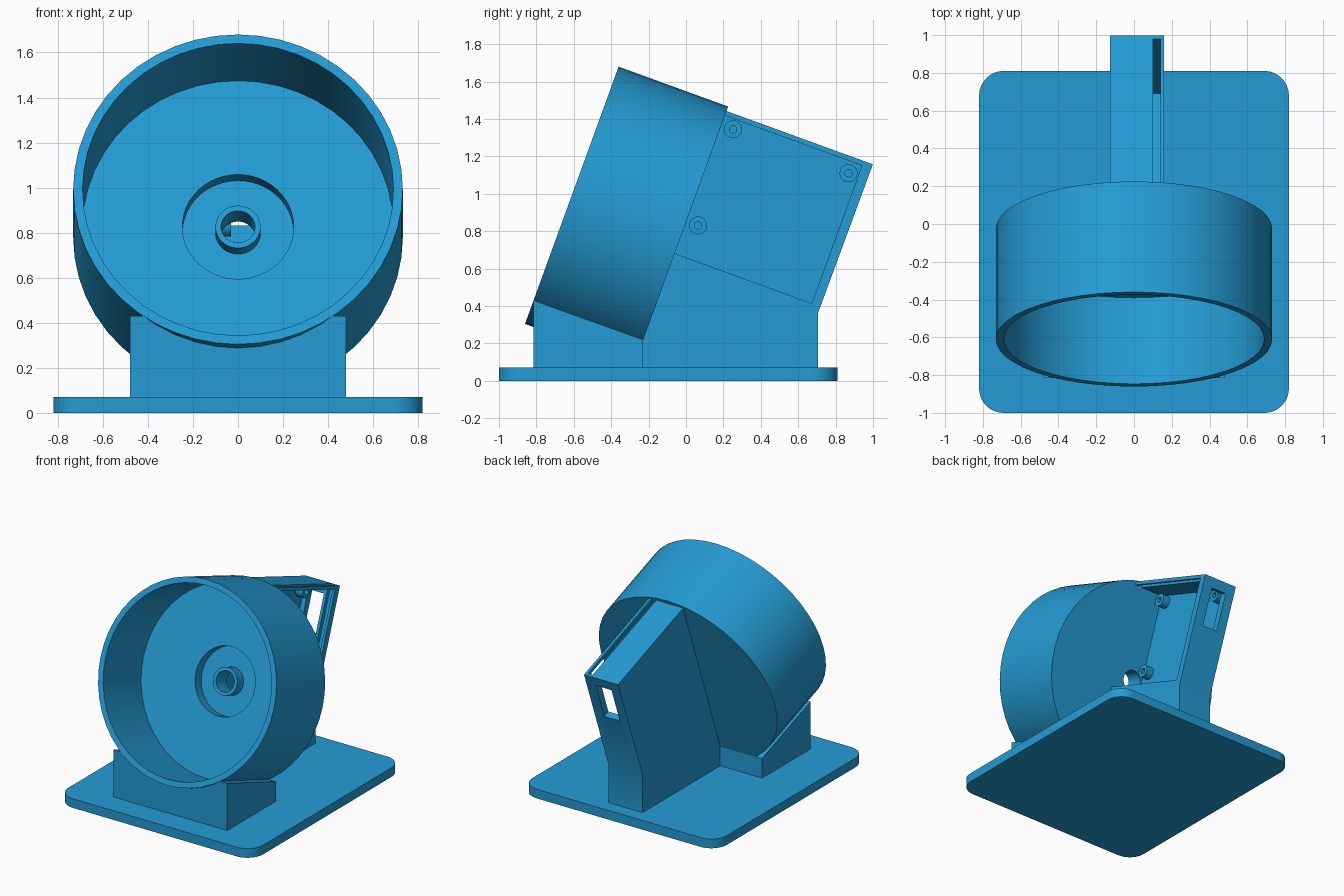
import bpy, bmesh, math
from mathutils import Matrix, Vector

if "Cube" in bpy.data.objects:
    bpy.data.objects.remove(bpy.data.objects["Cube"])

blue = bpy.data.materials.new("blue plastic")
blue.diffuse_color = (0.018, 0.33, 0.66, 1)
blue.use_nodes = True
blue.node_tree.nodes["Principled BSDF"].inputs["Base Color"].default_value = blue.diffuse_color

# Tilted frame: x across, y along the drum axis to the rear, z along the drum's back face
TILT = Matrix.Translation((0, -0.025, 0.779)) @ Matrix.Rotation(math.radians(-20), 4, 'X')
FLAT = Matrix.Identity(4)


def finish(bm, name, frame=FLAT):
    bmesh.ops.transform(bm, matrix=frame, verts=bm.verts)
    bmesh.ops.recalc_face_normals(bm, faces=bm.faces)
    me = bpy.data.meshes.new(name)
    bm.to_mesh(me)
    bm.free()
    me.materials.append(blue)
    ob = bpy.data.objects.new(name, me)
    bpy.context.collection.objects.link(ob)
    return ob


def extrude(name, points, vec, frame=FLAT):
    """Closed outline pushed along a vector."""
    bm = bmesh.new()
    face = bm.faces.new([bm.verts.new(p) for p in points])
    new = bmesh.ops.extrude_face_region(bm, geom=[face])["geom"]
    bmesh.ops.translate(bm, vec=vec, verts=[v for v in new if isinstance(v, bmesh.types.BMVert)])
    return finish(bm, name, frame)


def box(name, x, y, z, frame=FLAT):
    pts = [(x[0], y[0], z[0]), (x[0], y[1], z[0]), (x[0], y[1], z[1]), (x[0], y[0], z[1])]
    return extrude(name, pts, (x[1] - x[0], 0, 0), frame)


def lathe(name, profile, n, frame):
    """Closed (radius, height) profile turned round the y axis."""
    bm = bmesh.new()
    rings = [[bm.verts.new((r * math.sin(2 * math.pi * i / n), h, r * math.cos(2 * math.pi * i / n)))
              for r, h in profile] for i in range(n)]
    m = len(profile)
    for i in range(n):
        p, q = rings[i], rings[(i + 1) % n]
        for j in range(m):
            k = (j + 1) % m
            bm.faces.new((p[j], p[k], q[k], q[j]))
    return finish(bm, name, frame)


def cut(ob, *cutters):
    bpy.context.view_layer.objects.active = ob
    for c in cutters:
        mod = ob.modifiers.new("cut", 'BOOLEAN')
        mod.operation, mod.solver, mod.object = 'DIFFERENCE', 'EXACT', c
        bpy.ops.object.modifier_apply(modifier=mod.name)
        bpy.data.objects.remove(c)


# Base plate with rounded corners
R, X, Y0, Y1 = 0.13, 0.82, -1.0, 0.81
outline = []
for k, (cx, cy) in enumerate([(X - R, Y1 - R), (R - X, Y1 - R), (R - X, Y0 + R), (X - R, Y0 + R)]):
    for i in range(13):
        t = math.radians(90 * k + 7.5 * i)
        outline.append((cx + R * math.cos(t), cy + R * math.sin(t), 0))
extrude("base_plate", outline, (0, 0, 0.07))

# Open drum with recessed floor and hollow hub
lathe("drum", [(0.7316, -0.623), (0.69, -0.623), (0.69, -0.138), (0.247, -0.138), (0.247, -0.058),
               (0.1, -0.058), (0.1, -0.138), (0.075, -0.138), (0.075, 0), (0.7316, 0)], 48, TILT)

# Cradle under the drum, hollowed so that it stays within the drum wall
cradle = extrude("cradle", [(-0.48, -0.815, 0.05), (-0.48, -0.23, 0.05),
                            (-0.48, -0.23, 0.22), (-0.48, -0.815, 0.43)], (0.96, 0, 0))
bm = bmesh.new()
bmesh.ops.create_cone(bm, cap_ends=True, segments=48, radius1=0.715, radius2=0.715, depth=1.0,
                      matrix=Matrix.Translation((0, -0.52, 0)) @ Matrix.Rotation(math.pi / 2, 4, 'X'))
cut(cradle, finish(bm, "drum_cutter", TILT))

# Rear housing: open on the right, slot for a sliding cover, window in the rear wall
top_front = TILT @ Vector((0, -0.01, 0.706))
top_rear = TILT @ Vector((0, 0.833, 0.706))
side = [(-0.23, 0.05), (0.705, 0.05), (0.705, 0.36), (top_rear.y, top_rear.z),
        (top_front.y, top_front.z), (-0.238, 0.22)]
housing = extrude("housing", [(-0.127, y, z) for y, z in side], (0.287, 0, 0))
cut(housing,
    box("cavity_cutter", (-0.09, 0.3), (-0.05, 0.78), (-0.104, 0.68), TILT),
    box("slot_cutter", (0.10, 0.14), (-0.06, 0.812), (-0.14, 0.9), TILT),
    box("window_cutter", (-0.053, 0.078), (0.7, 0.95), (0.34, 0.63), TILT))

# Screw bosses on the housing wall
for i, (a, u) in enumerate([(0.066, 0.626), (0.727, 0.617), (0.066, 0.079)]):
    place = TILT @ Matrix.Translation((-0.095, a, u)) @ Matrix.Rotation(-math.pi / 2, 4, 'Z')
    lathe(f"screw_boss_{i + 1}", [(0.048, 0), (0.048, 0.065), (0.02, 0.065), (0.02, 0)], 24, place)

for ob in bpy.data.objects:
    ob.select_set(True)
bpy.context.view_layer.objects.active = housing
bpy.ops.object.shade_smooth_by_angle(angle=math.radians(30))
